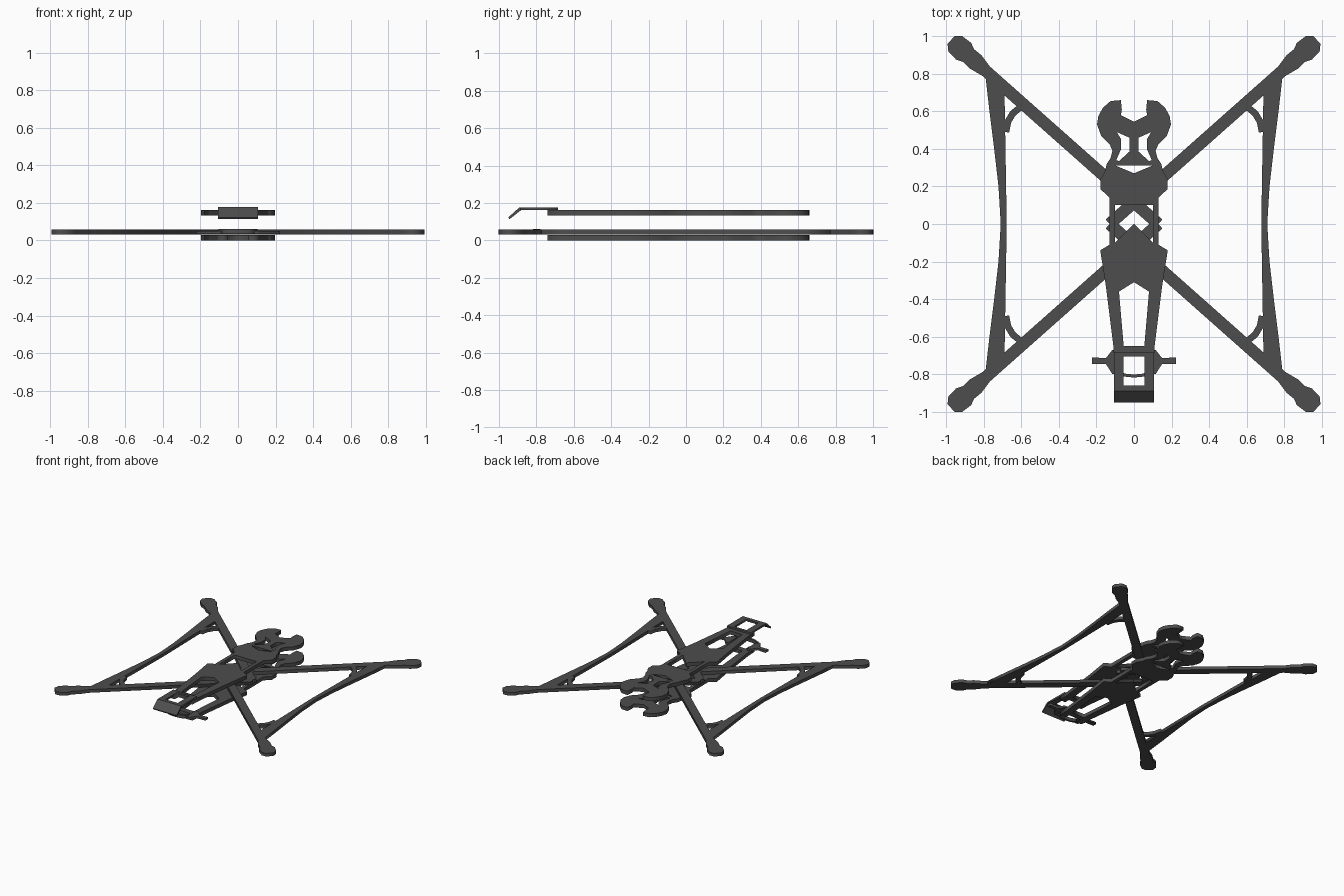
import bpy
import bmesh
from mathutils import Vector

cube = bpy.data.objects.get("Cube")
if cube:
    bpy.data.objects.remove(cube, do_unlink=True)

carbon = bpy.data.materials.new("dark_grey_carbon")
carbon.use_nodes = True
grey = (0.075, 0.075, 0.075, 1)
carbon.diffuse_color = grey
carbon.node_tree.nodes["Principled BSDF"].inputs["Base Color"].default_value = grey
carbon.node_tree.nodes["Principled BSDF"].inputs["Roughness"].default_value = 0.6


def plate(name, loops, z0, z1):
    """Flat sheet cut from closed outlines; inner loops become holes."""
    curve = bpy.data.curves.new(name, 'CURVE')
    curve.dimensions = '2D'
    curve.fill_mode = 'BOTH'
    curve.extrude = (z1 - z0) / 2
    for loop in loops:
        spline = curve.splines.new('POLY')
        spline.points.add(len(loop) - 1)
        for point, (x, y) in zip(spline.points, loop):
            point.co = (x, y, 0, 1)
        spline.use_cyclic_u = True
    temp = bpy.data.objects.new(name + "_outline", curve)
    bpy.context.collection.objects.link(temp)
    graph = bpy.context.evaluated_depsgraph_get()
    mesh = bpy.data.meshes.new_from_object(temp.evaluated_get(graph))
    bpy.data.objects.remove(temp, do_unlink=True)
    bpy.data.curves.remove(curve)
    bm = bmesh.new()
    bm.from_mesh(mesh)
    bmesh.ops.remove_doubles(bm, verts=bm.verts, dist=0.0002)
    bmesh.ops.translate(bm, verts=bm.verts, vec=(0, 0, (z0 + z1) / 2))
    bmesh.ops.recalc_face_normals(bm, faces=bm.faces)
    bm.to_mesh(mesh)
    bm.free()
    mesh.name = name
    mesh.materials.clear()
    mesh.materials.append(carbon)
    obj = bpy.data.objects.new(name, mesh)
    bpy.context.collection.objects.link(obj)
    return obj


def mirror(half):
    """Close a half outline by reflecting it across x = 0."""
    return half + [(-x, y) for x, y in reversed(half) if x > 0]


def flip(loop, sx, sy):
    return [(x * sx, y * sy) for x, y in loop]


def strip(points, half):
    """Outline of a constant-width band along a path."""
    pts = [Vector(p) for p in points]
    left, right = [], []
    for i, p in enumerate(pts):
        d = (pts[min(i + 1, len(pts) - 1)] - pts[max(i - 1, 0)]).normalized()
        n = Vector((-d.y, d.x)) * half
        left.append(tuple(p + n))
        right.append(tuple(p - n))
    return left + right[::-1]


# Body plates: horned tail, waist and tapering nose legs
outline = mirror([
    (0, .545), (.07, .58), (.065, .61), (.07, .66), (.125, .655), (.165, .62),
    (.19, .575), (.197, .53), (.175, .47), (.13, .425), (.115, .39),
    (.125, .35), (.145, .32), (.155, .28), (.178, .24), (.178, .185),
    (.13, .14), (.13, -.11), (.18, -.14), (.15, -.33), (.11, -.65),
    (.105, -.74), (.055, -.74), (.055, -.695)])
tail_slot = [(.092, .49), (.068, .45), (.068, .40), (.095, .34),
             (.08, .335), (.025, .385), (.025, .46)]
holes = [
    tail_slot, flip(tail_slot, -1, 1),
    mirror([(0, .27), (.1, .312)]),
    mirror([(0, 0), (.1, -.1), (.1, .1)]),
    mirror([(0, -.31), (.08, -.36), (.055, -.65)])]
for name, z0, z1 in (("bottom_plate", 0, .029), ("top_plate", .132, .162)):
    plate(name, [outline] + holes, z0, z1)

# Arms with lobed motor mounts, side braces and curved gussets
ARM_Z = (.032, .058)
tip, end = Vector((.975, .98)), Vector((-.13, 0))
along = (end - tip).normalized()
across = Vector((-along.y, along.x))
widths = [(0, .028), (.03, .055), (.09, .06), (.125, .045), (.175, .047),
          (.21, .04), (.25, .032), ((end - tip).length, .032)]
arm = [tuple(tip + along * s + across * w) for s, w in widths]
arm += [tuple(tip + along * s - across * w) for s, w in reversed(widths)]
gusset = strip([(.683, .49), (.672, .545), (.645, .59), (.61, .618), (.56, .622)], .018)
for end_name, sy in (("front", -1), ("rear", 1)):
    for side, sx in (("left", 1), ("right", -1)):
        plate(f"{end_name}_{side}_arm", [flip(arm, sx, sy)], *ARM_Z)
        plate(f"{end_name}_{side}_gusset", [flip(gusset, sx, sy)], *ARM_Z)

outer = [(.79, .775), (.77, .6), (.745, .4), (.722, .2), (.71, 0)]
edge = outer + [(x, -y) for x, y in outer[-2::-1]]
brace = edge + [(.69, -.71), (.678, 0), (.69, .71)]
for side, sx in (("left", 1), ("right", -1)):
    plate(side + "_brace", [flip(brace, sx, 1)], *ARM_Z)

# Nose bracket: side pegs, clamps and a bowed cross strap
peg = [(.225, -.71), (.225, -.745), (.15, -.745), (.115, -.8), (.085, -.8),
       (.085, -.67), (.115, -.67), (.15, -.715)]
for side, sx in (("left", 1), ("right", -1)):
    plate(side + "_nose_peg", [flip(peg, sx, 1)], .033, .05)
strap = strip([(-.1, -.785), (-.05, -.805), (0, -.81), (.05, -.805), (.1, -.785)], .008)
plate("nose_strap", [strap], .033, .06)

# Visor: windowed flat frame and a sloping lip
frame = mirror([(0, -.685), (.107, -.685), (.107, -.885), (0, -.885)])
window = mirror([(0, -.705), (.055, -.705), (.055, -.86), (0, -.86)])
plate("visor_frame", [frame, window], .162, .177)

profile = [(-.88, .177), (-.89, .177), (-.95, .123), (-.944, .113), (-.88, .163)]
bm = bmesh.new()
face = bm.faces.new([bm.verts.new((-.107, y, z)) for y, z in profile])
side = bmesh.ops.extrude_face_region(bm, geom=[face])["geom"]
bmesh.ops.translate(bm, vec=(.214, 0, 0),
                    verts=[v for v in side if isinstance(v, bmesh.types.BMVert)])
bmesh.ops.recalc_face_normals(bm, faces=bm.faces)
lip = bpy.data.meshes.new("visor_lip")
bm.to_mesh(lip)
bm.free()
lip.materials.append(carbon)
bpy.context.collection.objects.link(bpy.data.objects.new("visor_lip", lip))
